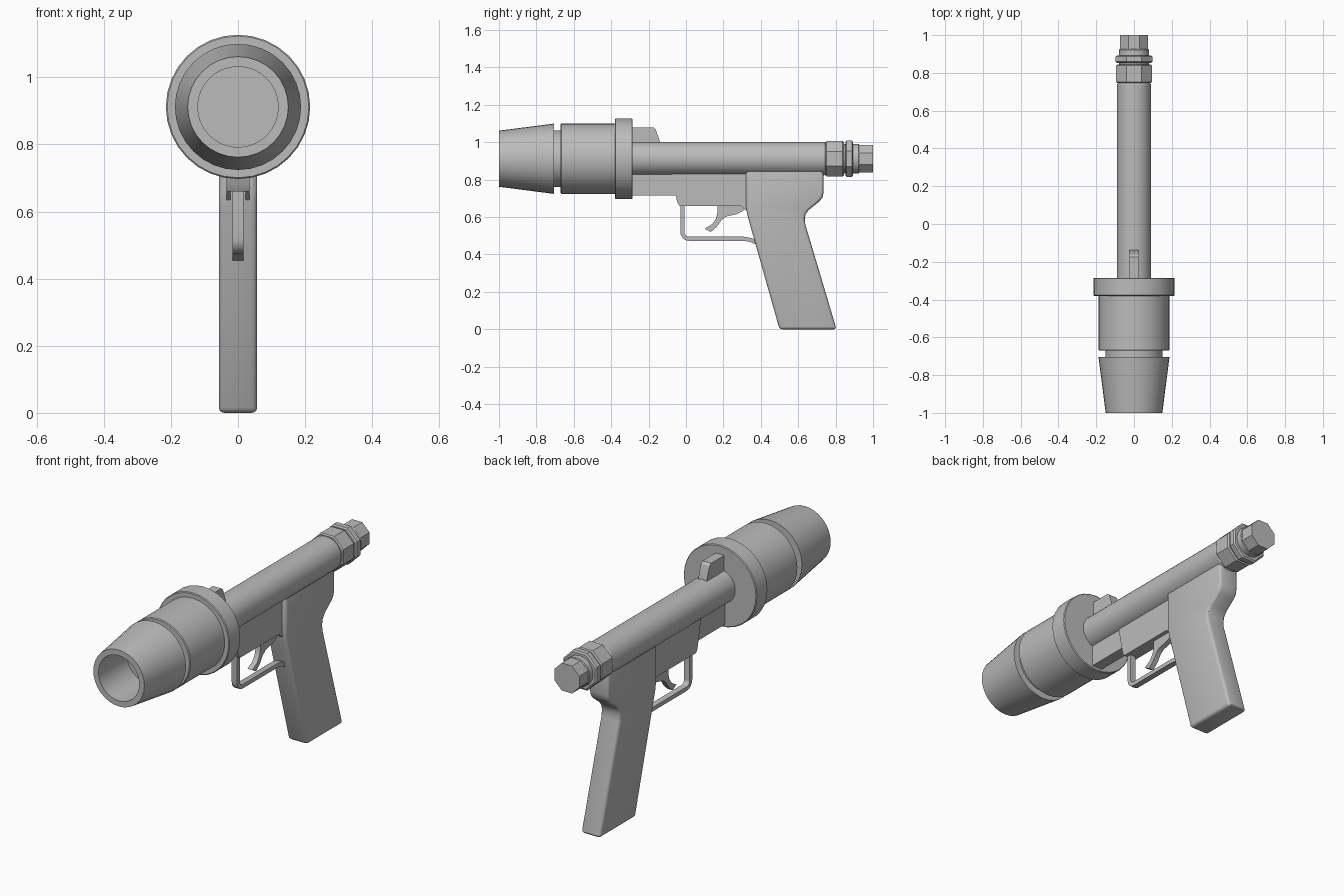
import bpy, bmesh, math
from mathutils import Vector

if "Cube" in bpy.data.objects:
    bpy.data.objects.remove(bpy.data.objects["Cube"])

AXIS_Z = 0.912

metal = bpy.data.materials.new("plain grey")
metal.diffuse_color = (0.5, 0.5, 0.5, 1)
metal.use_nodes = True
metal.node_tree.nodes["Principled BSDF"].inputs["Base Color"].default_value = metal.diffuse_color


def finish(bm, name, bevel=0.0, segments=3, angle=30):
    """Turn a bmesh into a named, shaded object."""
    bmesh.ops.recalc_face_normals(bm, faces=bm.faces[:])
    mesh = bpy.data.meshes.new(name)
    bm.to_mesh(mesh)
    bm.free()
    mesh.materials.append(metal)
    obj = bpy.data.objects.new(name, mesh)
    bpy.context.collection.objects.link(obj)
    bpy.ops.object.select_all(action='DESELECT')
    obj.select_set(True)
    bpy.context.view_layer.objects.active = obj
    if bevel:
        mod = obj.modifiers.new("Bevel", 'BEVEL')
        mod.width = bevel
        mod.segments = segments
        mod.limit_method = 'ANGLE'
        mod.angle_limit = math.radians(50)
        bpy.ops.object.modifier_apply(modifier=mod.name)
    bpy.ops.object.shade_smooth_by_angle(angle=math.radians(angle))
    return obj


def lathe(name, profile, sides=32, turn=0.0, angle=30):
    """Revolve (radius, y) points about the barrel axis and cap both ends."""
    bm = bmesh.new()
    rings = []
    for r, y in profile:
        ring = []
        for i in range(sides):
            a = 2 * math.pi * (i + turn) / sides
            ring.append(bm.verts.new((r * math.cos(a), y, AXIS_Z + r * math.sin(a))))
        rings.append(ring)
    for a, b in zip(rings, rings[1:]):
        for i in range(sides):
            j = (i + 1) % sides
            bm.faces.new((a[i], a[j], b[j], b[i]))
    bm.faces.new(rings[0])
    bm.faces.new(rings[-1])
    return finish(bm, name, angle=angle)


def plate(name, outline, half, x=0.0, bevel=0.0):
    """Extrude a (y, z) outline sideways, from x - half to x + half."""
    bm = bmesh.new()
    face = bm.faces.new([bm.verts.new((x - half, y, z)) for y, z in outline])
    out = bmesh.ops.extrude_face_region(bm, geom=[face])
    moved = [v for v in out['geom'] if isinstance(v, bmesh.types.BMVert)]
    bmesh.ops.translate(bm, verts=moved, vec=(2 * half, 0, 0))
    return finish(bm, name, bevel)


def strip(path, thick):
    """Outline of a band of even thickness along a (y, z) path."""
    pts = [Vector(p) for p in path]
    left, right = [], []
    for i, p in enumerate(pts):
        d = (pts[min(i + 1, len(pts) - 1)] - pts[max(i - 1, 0)]).normalized()
        n = Vector((-d.y, d.x)) * thick / 2
        left.append(p + n)
        right.append(p - n)
    return left + right[::-1]


# Nozzle with open bore, groove, body and rear flange
lathe("nozzle", [(0.12, -0.76), (0.12, -1.0), (0.15, -1.0), (0.188, -0.705),
                 (0.152, -0.705), (0.152, -0.67), (0.184, -0.67), (0.188, -0.666),
                 (0.188, -0.38), (0.211, -0.38), (0.215, -0.376),
                 (0.215, -0.289), (0.211, -0.285)])

# Barrel tube
lathe("barrel_tube", [(0.09, -0.30), (0.09, 0.738), (0.085, 0.746)])

# Hose fitting at the rear
lathe("rear_core", [(0.08, 0.74), (0.08, 0.922), (0.076, 0.926)], 16)
o = 1 / math.cos(math.pi / 8)
lathe("large_nut", [(0.088 * o, 0.746), (0.094 * o, 0.752), (0.094 * o, 0.838),
                    (0.088 * o, 0.845)], 8, 0.5, 20)
lathe("lock_nut", [(0.09 * o, 0.853), (0.098 * o, 0.859), (0.098 * o, 0.887),
                   (0.09 * o, 0.893)], 8, 0.5, 20)
lathe("hose_stub", [(0.073 * o, 0.90), (0.073 * o, 1.0)], 8, 0.5, 20)

# Sight on top and support block below, behind the flange
plate("sight", [(-0.29, 0.97), (-0.29, 1.08), (-0.175, 1.08), (-0.162, 1.07),
                (-0.135, 0.99), (-0.135, 0.97)], 0.025)
plate("support_block", [(-0.29, 0.715), (-0.04, 0.715), (-0.04, 0.86), (-0.29, 0.86)], 0.03)

# Trigger housing with a small skirt on each side
plate("trigger_housing", [(-0.08, 0.86), (-0.075, 0.82), (-0.047, 0.68), (-0.035, 0.66),
                          (0.36, 0.66), (0.36, 0.86)], 0.035)
for side, label in ((-1, "left"), (1, "right")):
    plate("housing_skirt_" + label, [(0.28, 0.665), (0.30, 0.655), (0.32, 0.635),
                                     (0.36, 0.635), (0.36, 0.665)], 0.006, side * 0.029)

# Grip
plate("grip", [(0.32, 0.86), (0.32, 0.66), (0.328, 0.61), (0.50, 0.0), (0.805, 0.0),
               (0.638, 0.56), (0.635, 0.59), (0.64, 0.615), (0.655, 0.637),
               (0.715, 0.685), (0.73, 0.705), (0.735, 0.73), (0.735, 0.86)],
      0.057, bevel=0.016)

# Trigger guard band
guard = [(-0.019, 0.67), (-0.019, 0.52)]
guard += [(0.016 - 0.035 * math.cos(a), 0.519 - 0.035 * math.sin(a))
          for a in (math.pi / 2 * k / 5 for k in range(1, 6))]
guard += [(0.31, 0.484), (0.345, 0.478), (0.375, 0.465), (0.40, 0.45)]
plate("trigger_guard", strip(guard, 0.022), 0.016)

# Trigger
plate("trigger", [(0.168, 0.67), (0.168, 0.625), (0.16, 0.59), (0.14, 0.562), (0.10, 0.538),
                  (0.132, 0.52), (0.165, 0.548), (0.19, 0.585), (0.215, 0.603),
                  (0.27, 0.615), (0.30, 0.63), (0.32, 0.65), (0.32, 0.67)], 0.014)
